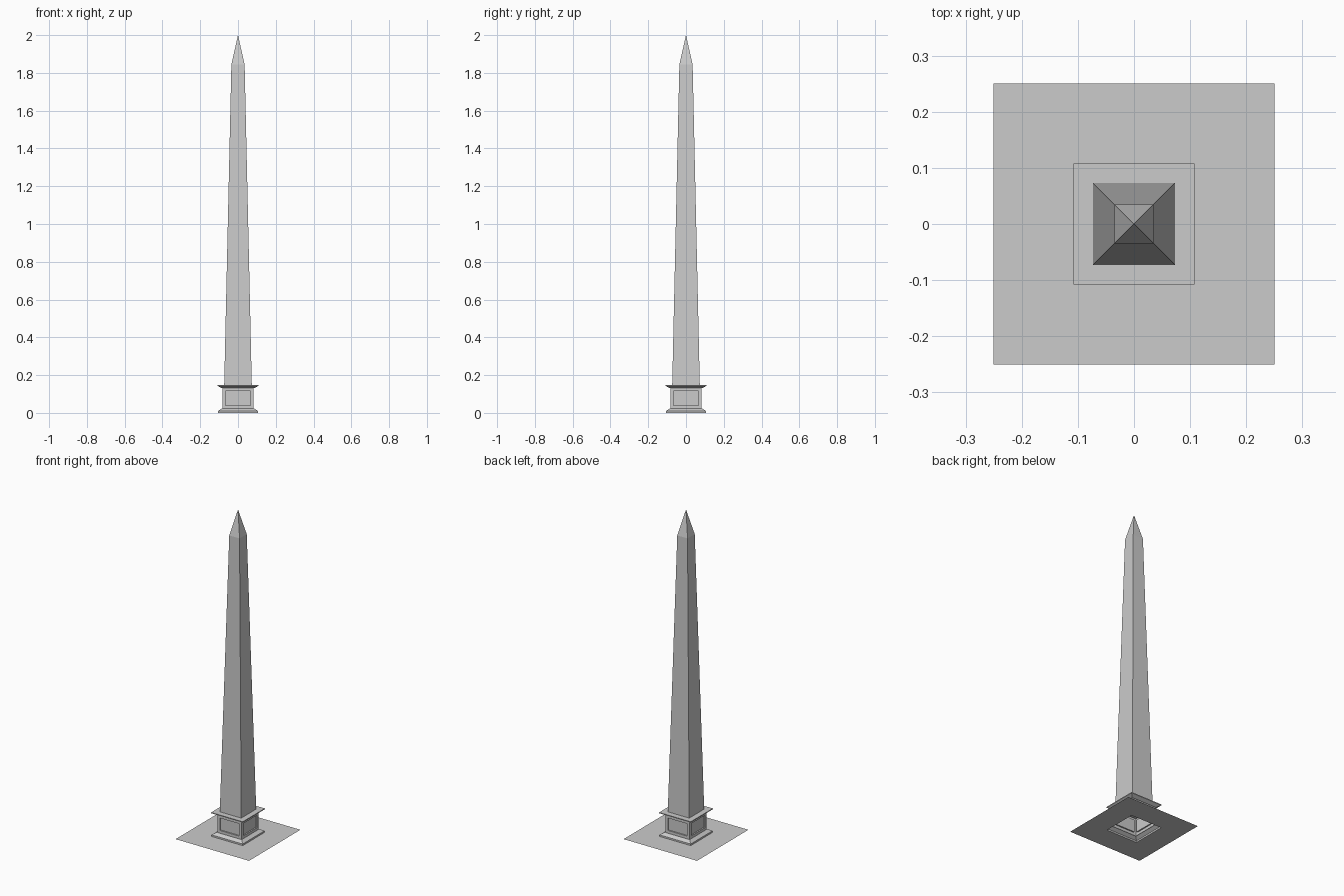
import bpy
import bmesh

if "Cube" in bpy.data.objects:
    bpy.data.objects.remove(bpy.data.objects["Cube"])


def finish(name, bm):
    mesh = bpy.data.meshes.new(name)
    bm.to_mesh(mesh)
    bm.free()
    obj = bpy.data.objects.new(name, mesh)
    bpy.context.collection.objects.link(obj)
    return obj


def square_rings(profile):
    """Skin square rings given as (half width, height); zero width is an apex."""
    bm = bmesh.new()
    rings = []
    for h, z in profile:
        if h == 0:
            rings.append([bm.verts.new((0, 0, z))] * 4)
        else:
            rings.append([bm.verts.new((x * h, y * h, z))
                          for x, y in ((-1, -1), (1, -1), (1, 1), (-1, 1))])
    bands = []
    for low, high in zip(rings, rings[1:]):
        band = []
        for i in range(4):
            j = (i + 1) % 4
            corners = [low[i], low[j], high[j], high[i]]
            band.append(bm.faces.new(list(dict.fromkeys(corners))))
        bands.append(band)
    bm.normal_update()
    return bm, bands


# Flat ground slab, open under the pedestal
bm, _ = square_rings([(0.25, 0), (0.106, 0)])
finish("base_slab", bm)

# Pedestal with sloped plinth, body and flared cornice
bm, bands = square_rings([
    (0.106, 0.0), (0.106, 0.010), (0.088, 0.022), (0.083, 0.022),
    (0.083, 0.132), (0.088, 0.132), (0.1075, 0.143), (0.1075, 0.148),
    (0.073, 0.148),
])
# Recessed panel on each side of the body
body = bands[3]
bmesh.ops.inset_individual(bm, faces=body, thickness=0.017, use_even_offset=True)
panels = bmesh.ops.extrude_discrete_faces(bm, faces=body)["faces"]
for f in panels:
    f.normal_update()
    bmesh.ops.translate(bm, verts=f.verts[:], vec=f.normal * -0.008)
finish("pedestal", bm)

# Tapered shaft with pyramid tip
bm, _ = square_rings([(0.073, 0.148), (0.035, 1.845), (0, 2.0)])
finish("shaft", bm)
